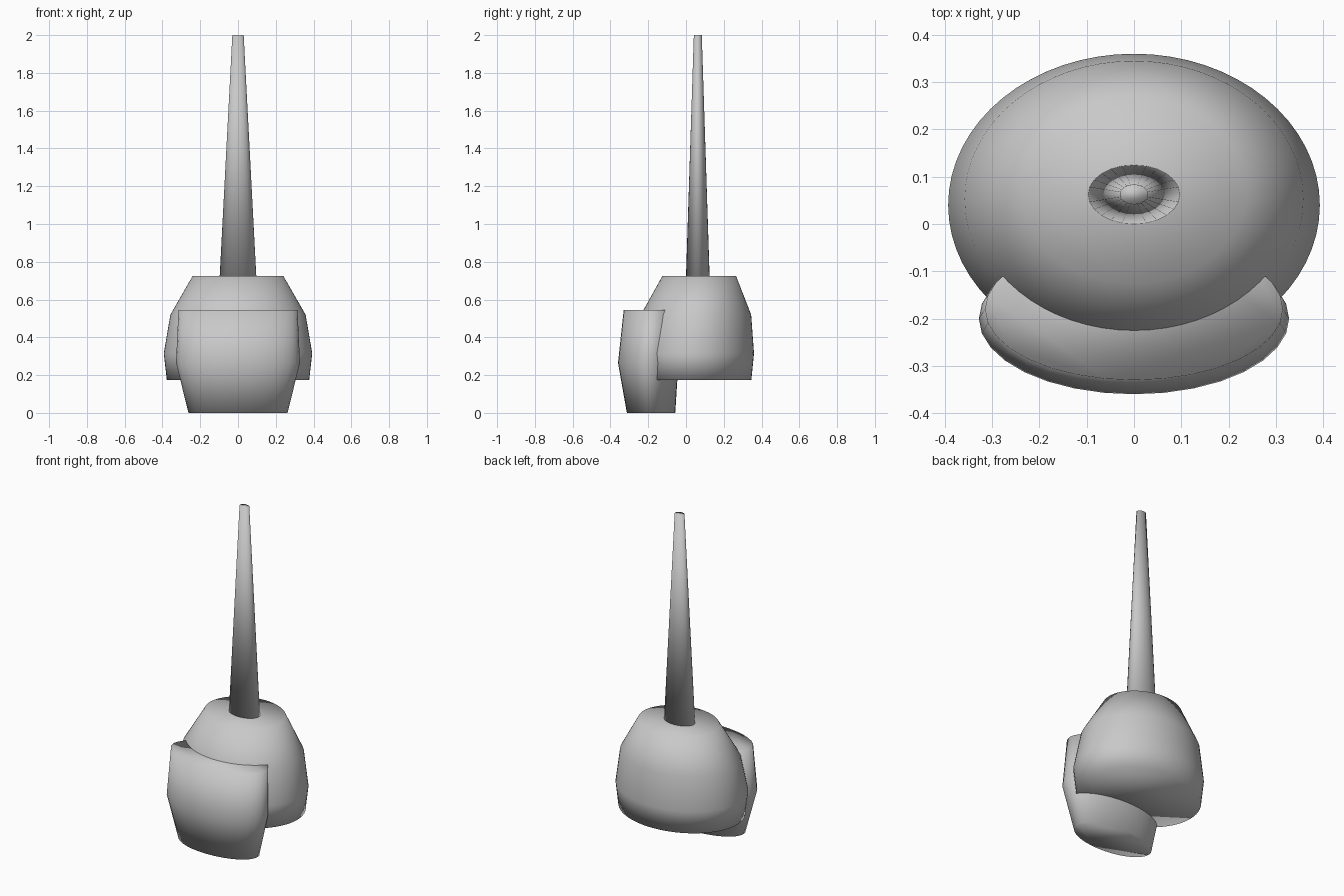
import bpy, bmesh, math

if "Cube" in bpy.data.objects:
    bpy.data.objects.remove(bpy.data.objects["Cube"])

grey = bpy.data.materials.new("plain grey")
grey.diffuse_color = (0.58, 0.58, 0.58, 1)
grey.use_nodes = True
grey.node_tree.nodes["Principled BSDF"].inputs["Base Color"].default_value = grey.diffuse_color


def loft(name, rings, sides):
    """Closed loft through horizontal ellipses: (z, centre y, x radius, y radius)."""
    bm = bmesh.new()
    loops = []
    for z, cy, rx, ry in rings:
        loops.append([bm.verts.new((rx * math.cos(a), cy + ry * math.sin(a), z))
                      for a in (2 * math.pi * i / sides for i in range(sides))])
    for low, high in zip(loops, loops[1:]):
        for i in range(sides):
            j = (i + 1) % sides
            bm.faces.new((low[i], low[j], high[j], high[i]))
    bm.faces.new(loops[0][::-1])
    bm.faces.new(loops[-1])
    for f in bm.faces:
        f.smooth = True
    mesh = bpy.data.meshes.new(name)
    bm.to_mesh(mesh)
    bm.free()
    mesh.materials.append(grey)
    obj = bpy.data.objects.new(name, mesh)
    bpy.context.collection.objects.link(obj)
    return obj


# Rounded main body with a flat top and underside
loft("main_body", [(0.175, 0.04, 0.377, 0.306),
                   (0.315, 0.04, 0.393, 0.32),
                   (0.52, 0.053, 0.358, 0.292),
                   (0.725, 0.07, 0.24, 0.195)], 64)

# Lower oval block set into the front of the body
loft("front_block", [(0.0, -0.185, 0.262, 0.128),
                     (0.265, -0.2, 0.328, 0.16),
                     (0.545, -0.18, 0.315, 0.15)], 32)

# Tall tapered spire
loft("spire", [(0.722, 0.0625, 0.097, 0.0625),
               (2.0, 0.0625, 0.03, 0.021)], 24)
